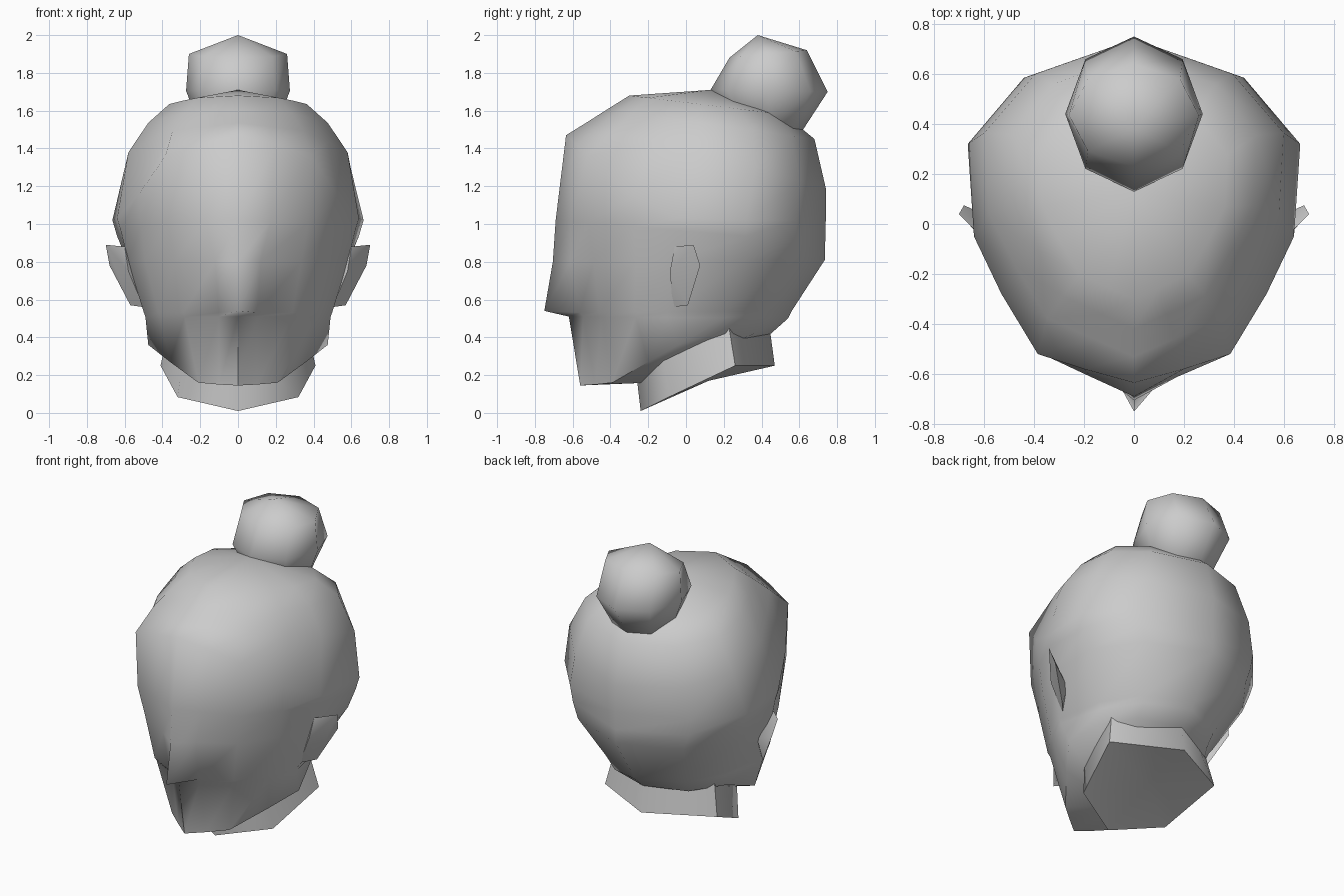
import bpy, bmesh, math

old = bpy.data.objects.get("Cube")
if old:
    bpy.data.objects.remove(old, do_unlink=True)

clay = bpy.data.materials.new("grey_clay")
clay.use_nodes = True
grey = (0.6, 0.6, 0.6, 1)
clay.diffuse_color = grey
clay.node_tree.nodes["Principled BSDF"].inputs["Base Color"].default_value = grey


def finish(name, bm, angle):
    """Turn a bmesh into a smooth, coloured object."""
    bmesh.ops.remove_doubles(bm, verts=bm.verts[:], dist=0.0005)
    bmesh.ops.recalc_face_normals(bm, faces=bm.faces[:])
    mesh = bpy.data.meshes.new(name)
    bm.to_mesh(mesh)
    bm.free()
    mesh.materials.append(clay)
    obj = bpy.data.objects.new(name, mesh)
    bpy.context.collection.objects.link(obj)
    bpy.ops.object.select_all(action="DESELECT")
    obj.select_set(True)
    bpy.context.view_layer.objects.active = obj
    bpy.ops.object.shade_smooth_by_angle(angle=math.radians(angle))


def arc(half, width, y_front, z_front, y_back, z_back, back_width=1, z_max=9):
    """Place a half outline as a tilted half ring."""
    points = []
    for u, v in half:
        t = (v + 1) / 2
        x = width * u * (back_width if v > 0 else 1)
        z = z_front + (z_back - z_front) * t
        points.append((x, y_front + (y_back - y_front) * t, min(z, z_max)))
    return points


def pole(half, y, z):
    """Close an end in one point."""
    return [(0, y, z)] * len(half)


def loft(name, rows, angle=70):
    """Mirror half rings into full rings and skin them in order."""
    bm = bmesh.new()
    rings = []
    for row in rows:
        full = row + [(-x, y, z) for x, y, z in row[-2:0:-1]]
        rings.append([bm.verts.new(p) for p in full])
    for low, high in zip(rings, rings[1:]):
        count = len(low)
        for i in range(count):
            j = (i + 1) % count
            bm.faces.new((low[i], low[j], high[j], high[i]))
    finish(name, bm, angle)


def hull(name, points, side):
    """Wrap a small set of points."""
    bm = bmesh.new()
    for x, y, z in points:
        bm.verts.new((x * side, y, z))
    bmesh.ops.convex_hull(bm, input=bm.verts[:])
    finish(name, bm, 55)


# Half outlines, from front to back
skull = [(0, -1), (.27, -.89), (.58, -.76), (.8, -.42),
         (.97, -.1), (1, .41), (.66, .78), (0, 1)]
face = [(0, -1), (.2, -.87), (.56, -.7), (.82, -.39)] + skull[4:]
neck = [(0, -1), (.78, -.58), (1, .41), (0, 1)]
bun = [(math.sin(a * math.pi / 4), -math.cos(a * math.pi / 4)) for a in range(5)]

# Jaw edge rises from the chin to below the ears
jaw = [(0, -.56, .145), (.1, -.48, .15), (.21, -.39, .16), (.36, -.2, .27),
       (.475, -.04, .36), (.4, .16, .42), (.27, .36, .42), (0, .45, .42)]

# Hairline drops from the forehead to the temples
hairline = [(0, -.635, 1.47), (.2, -.58, 1.42), (.385, -.52, 1.36),
            (.53, -.28, 1.15), (.64, -.05, 1.03), (.665, .32, 1.02),
            (.44, .585, 1.02), (0, .74, 1.02)]

# The nose tip is pulled forward from its ring
nose_ring = [(0, -.75, .54)] + arc(face, .515, -.64, .53, .56, .54, .86)[1:]

# Head: underside of chin, jaw, lip, nose, cheeks, brow, hairline, crown
loft("head", [
    pole(skull, -.2, .16),
    jaw,
    arc(face, .505, -.62, .51, .54, .5, .83),
    nose_ring,
    arc(face, .6, -.705, .8, .735, .81, .98),
    arc(skull, .64, -.69, 1.02, .737, .9),
    hairline,
    arc(skull, .598, -.53, 1.535, .74, 1.19),
    arc(skull, .49, -.42, 1.605, .68, 1.45),
    arc(skull, .375, -.3, 1.68, .52, 1.58),
    pole(skull, .13, 1.71),
])

# Neck with a slanted, flat-cut base
loft("neck", [
    arc(neck, .35, -.28, .35, .42, .62),
    arc(neck, .41, -.24, .01, .47, .36, 1, .25),
    pole(neck, .12, .17),
])

# Hair bun
loft("hair_bun", [
    pole(bun, .42, 1.45),
    arc(bun, .2, .25, 1.52, .62, 1.5),
    arc(bun, .275, .13, 1.71, .75, 1.7),
    arc(bun, .26, .23, 1.88, .64, 1.92),
    pole(bun, .38, 2),
])

# Ears flare out towards the back
ear = [(.6, -.06, .88), (.7, .04, .89), (.68, .075, .78), (.57, .01, .57),
       (.5, -.07, .56), (.58, -.085, .75), (.52, 0, .7)]
for label, side in (("left_ear", 1), ("right_ear", -1)):
    hull(label, ear, side)
